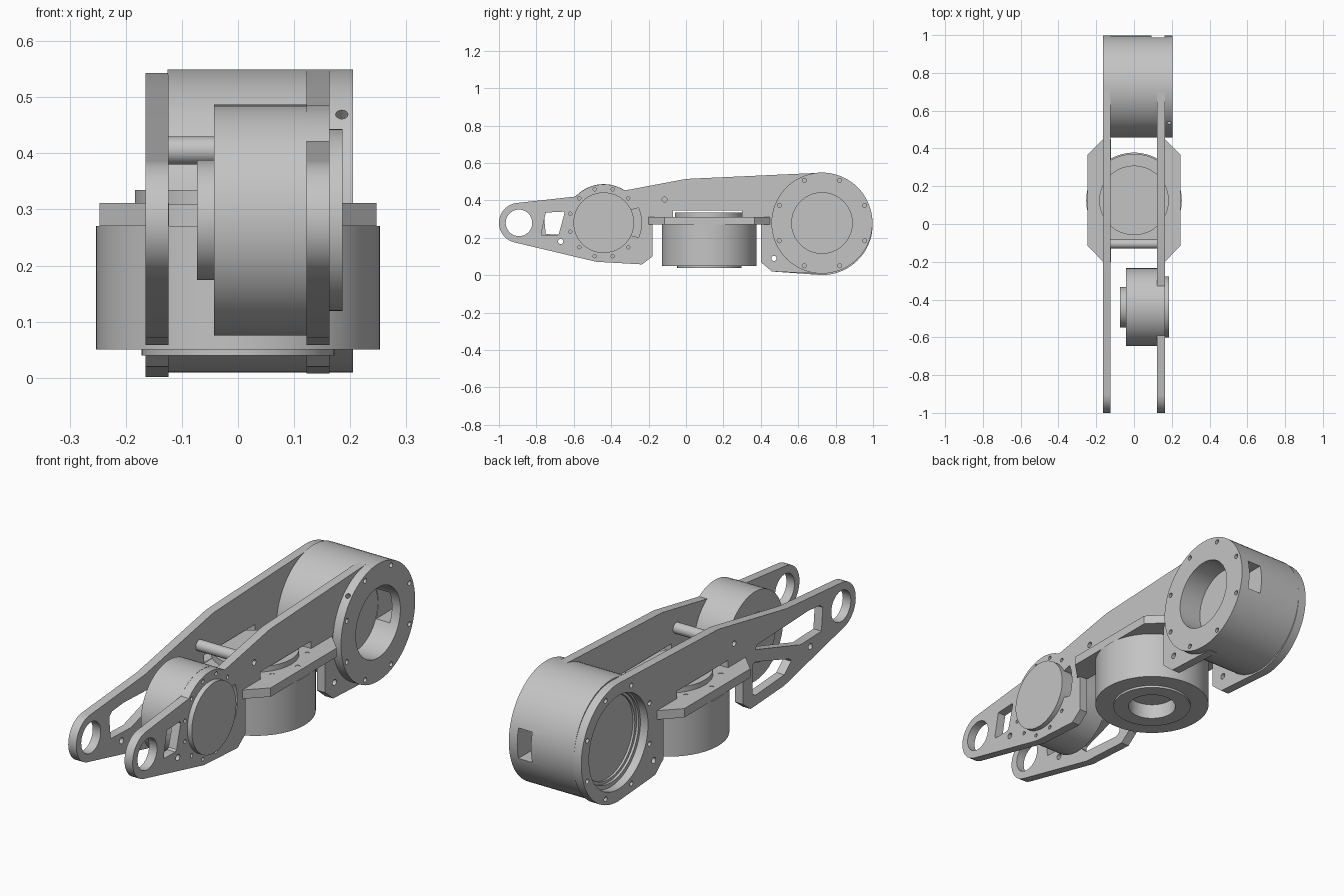
import bpy, bmesh
from math import sin, cos, radians, pi
from mathutils import Matrix, Vector

cube = bpy.data.objects.get("Cube")
if cube:
    bpy.data.objects.remove(cube)

grey = bpy.data.materials.new("machined_grey")
grey.use_nodes = True
colour = (0.55, 0.55, 0.55, 1)
grey.diffuse_color = colour
grey.node_tree.nodes["Principled BSDF"].inputs["Base Color"].default_value = colour

# Turns local (x, y, z) into world (y, z, x), for parts facing sideways
SIDEWAYS = Matrix(((0, 0, 1, 0), (1, 0, 0, 0), (0, 1, 0, 0), (0, 0, 0, 1)))
UPRIGHT = Matrix()


def finish(name, bm, matrix):
    bmesh.ops.remove_doubles(bm, verts=bm.verts, dist=0.0002)
    bmesh.ops.transform(bm, matrix=matrix, verts=bm.verts)
    bmesh.ops.recalc_face_normals(bm, faces=bm.faces)
    mesh = bpy.data.meshes.new(name)
    bm.to_mesh(mesh)
    bm.free()
    mesh.materials.clear()
    mesh.materials.append(grey)
    obj = bpy.data.objects.new(name, mesh)
    bpy.context.collection.objects.link(obj)
    return obj


def smooth(obj):
    bpy.ops.object.select_all(action='DESELECT')
    obj.select_set(True)
    bpy.context.view_layer.objects.active = obj
    bpy.ops.object.shade_smooth_by_angle(angle=radians(30))


def arc(centre, r, start, end, steps=24):
    angles = [radians(start + (end - start) * i / steps) for i in range(steps + 1)]
    return [(centre[0] + r * cos(a), centre[1] + r * sin(a)) for a in angles]


def circle(centre, r, steps=16):
    return arc(centre, r, 0, 360, steps)[:-1]


def bolt_circle(centre, r, angles, size=0.011):
    return [circle(arc(centre, r, a, a, 1)[0], size) for a in angles]


def plate(name, loops, low, high, matrix=SIDEWAYS):
    """Flat plate: first loop is the outline, the others are holes."""
    curve = bpy.data.curves.new(name, 'CURVE')
    curve.dimensions = '2D'
    curve.fill_mode = 'BOTH'
    curve.extrude = (high - low) / 2
    for loop in loops:
        spline = curve.splines.new('POLY')
        spline.points.add(len(loop) - 1)
        for point, (u, v) in zip(spline.points, loop):
            point.co = (u, v, 0, 1)
        spline.use_cyclic_u = True
    helper = bpy.data.objects.new(name + "_curve", curve)
    bpy.context.collection.objects.link(helper)
    graph = bpy.context.evaluated_depsgraph_get()
    mesh = bpy.data.meshes.new_from_object(helper.evaluated_get(graph))
    bm = bmesh.new()
    bm.from_mesh(mesh)
    bpy.data.objects.remove(helper)
    bpy.data.meshes.remove(mesh)
    obj = finish(name, bm, matrix @ Matrix.Translation((0, 0, (low + high) / 2)))
    smooth(obj)
    return obj


def lathe(name, profile, centre, matrix=SIDEWAYS):
    """Spin a (radius, height) profile about the axis through centre."""
    bm = bmesh.new()
    verts = [bm.verts.new((r, 0, h)) for r, h in profile]
    edges = [bm.edges.new(pair) for pair in zip(verts, verts[1:])]
    bmesh.ops.spin(bm, geom=verts + edges, axis=(0, 0, 1), cent=(0, 0, 0),
                   angle=2 * pi, steps=72, use_merge=True)
    obj = finish(name, bm, matrix @ Matrix.Translation((*centre, 0)))
    smooth(obj)
    return obj


EYE = (-0.893, 0.28)
FRONT = (-0.44, 0.281)
REAR = (0.727, 0.279)
TABLE = (0, 0.125)
EIGHT = [22.5 + 45 * i for i in range(8)]

# Shared parts of the side plate outlines
eye_end = arc(EYE, 0.107, 255, 95)
underside = [(0.46, 0.02), (0.40, 0.07), (0.40, 0.31), (0.30, 0.31), (0.30, 0.345),
             (-0.07, 0.345), (-0.07, 0.31), (-0.18, 0.31), (-0.18, 0.10),
             (-0.235, 0.058), (-0.48, 0.072)]
shared_holes = [circle(EYE, 0.071, 48), circle((-0.67, 0.18), 0.014),
                circle((0.47, 0.09), 0.014), circle((-0.115, 0.405), 0.013)]

# Side plate carrying the front motor
outline = (eye_end + arc(FRONT, 0.205, 137, 57) + [(0, 0.515), (0.72, 0.548)]
           + arc(REAR, 0.25, 90, 270) + [(0.72, 0.008)] + underside)
window = [(-0.75, 0.335), (-0.655, 0.34), (-0.65, 0.33), (-0.68, 0.22),
          (-0.69, 0.213), (-0.77, 0.213), (-0.773, 0.225)]
slot = arc(FRONT, 0.15, -26, 26, 12) + arc(FRONT, 0.202, 23, -23, 12)
plate("left_side_plate", [outline, window, slot] + shared_holes
      + bolt_circle(FRONT, 0.185, range(45, 320, 30), 0.009), 0.122, 0.163)

# Side plate with truss windows and a large rear opening
rear_end = (REAR[0], 0.272)
outline = (eye_end + [(-0.5, 0.42), (0, 0.515)]
           + arc(rear_end, 0.271, 90, -90, 40) + underside)
upper_window = [(-0.75, 0.22), (-0.76, 0.325), (-0.74, 0.342), (-0.655, 0.35),
                (-0.28, 0.335), (-0.27, 0.318), (-0.6, 0.215)]
lower_window = [(-0.25, 0.12), (-0.25, 0.255), (-0.27, 0.262),
                (-0.52, 0.18), (-0.53, 0.165), (-0.48, 0.122), (-0.27, 0.108)]
plate("right_side_plate", [outline, upper_window, lower_window, circle(rear_end, 0.215, 64)]
      + shared_holes + bolt_circle(rear_end, 0.245, EIGHT), -0.165, -0.124)

# Front motor: hub, body, and cap outside the plate
lathe("front_motor", [(0, -0.073), (0.107, -0.073), (0.107, -0.043), (0.206, -0.043),
                      (0.206, 0.123), (0, 0.123)], FRONT)
lathe("front_motor_cap", [(0, 0.12), (0.162, 0.12), (0.162, 0.186), (0, 0.186)], FRONT)

# Cross rod between the plates
lathe("cross_rod", [(0, -0.126), (0.025, -0.126), (0.025, 0.124), (0, 0.124)],
      (-0.105, 0.405))

# Rear motor with a recess at one end and a deep pocket at the other
rear = lathe("rear_motor", [(0, -0.105), (0.19, -0.105), (0.19, -0.115), (0.203, -0.115),
                            (0.203, -0.126), (0.27, -0.126), (0.27, 0.205),
                            (0.162, 0.205), (0.162, 0.09), (0, 0.09)], REAR)

# Cutter: cable notch at the back, flange bolt holes, one radial hole
bm = bmesh.new()
bmesh.ops.create_cube(bm, size=1, matrix=Matrix.Translation((0.127, 0.965, 0.28))
                      @ Matrix.Diagonal((0.07, 0.2, 0.14, 1)))


def drill(position, axis, radius, depth):
    turn = Vector((0, 0, 1)).rotation_difference(Vector(axis)).to_matrix().to_4x4()
    bmesh.ops.create_cone(bm, cap_ends=True, segments=16, radius1=radius, radius2=radius,
                          depth=depth, matrix=Matrix.Translation(position) @ turn)


for angle in EIGHT:
    y, z = arc(REAR, 0.247, angle, angle, 1)[0]
    drill((0.205, y, z), (1, 0, 0), 0.011, 0.06)
drill((0.185, 0.535, 0.47), (0, 1, -1), 0.011, 0.06)
cutter = finish("rear_motor_cutter", bm, UPRIGHT)
cutter.hide_render = True
cut = rear.modifiers.new("cut", 'BOOLEAN')
cut.object = cutter
cut.solver = 'EXACT'
bpy.context.view_layer.objects.active = rear
bpy.ops.object.modifier_apply(modifier=cut.name)
bpy.data.objects.remove(cutter)
smooth(rear)

# Turntable motor hanging between the plates, hollow underneath
lathe("turntable_motor", [(0, 0.11), (0.105, 0.11), (0.105, 0.04), (0.172, 0.04),
                          (0.172, 0.05), (0.253, 0.05), (0.253, 0.27), (0.246, 0.27),
                          (0.246, 0.309), (0.184, 0.309), (0.184, 0.335), (0, 0.335)],
      TABLE, UPRIGHT)

# Bolted mounting wings on both sides
for side, name in ((1, "left_wing"), (-1, "right_wing")):
    wing = [(side * x, y) for x, y in ((0.123, 0.45), (0.163, 0.45), (0.247, 0.365),
                                       (0.247, -0.115), (0.163, -0.2), (0.123, -0.2))]
    start = 0 if side == 1 else 180
    holes = bolt_circle(TABLE, 0.217, [start - 36, start, start + 36])
    plate(name, [wing] + holes, 0.27, 0.311, UPRIGHT)
